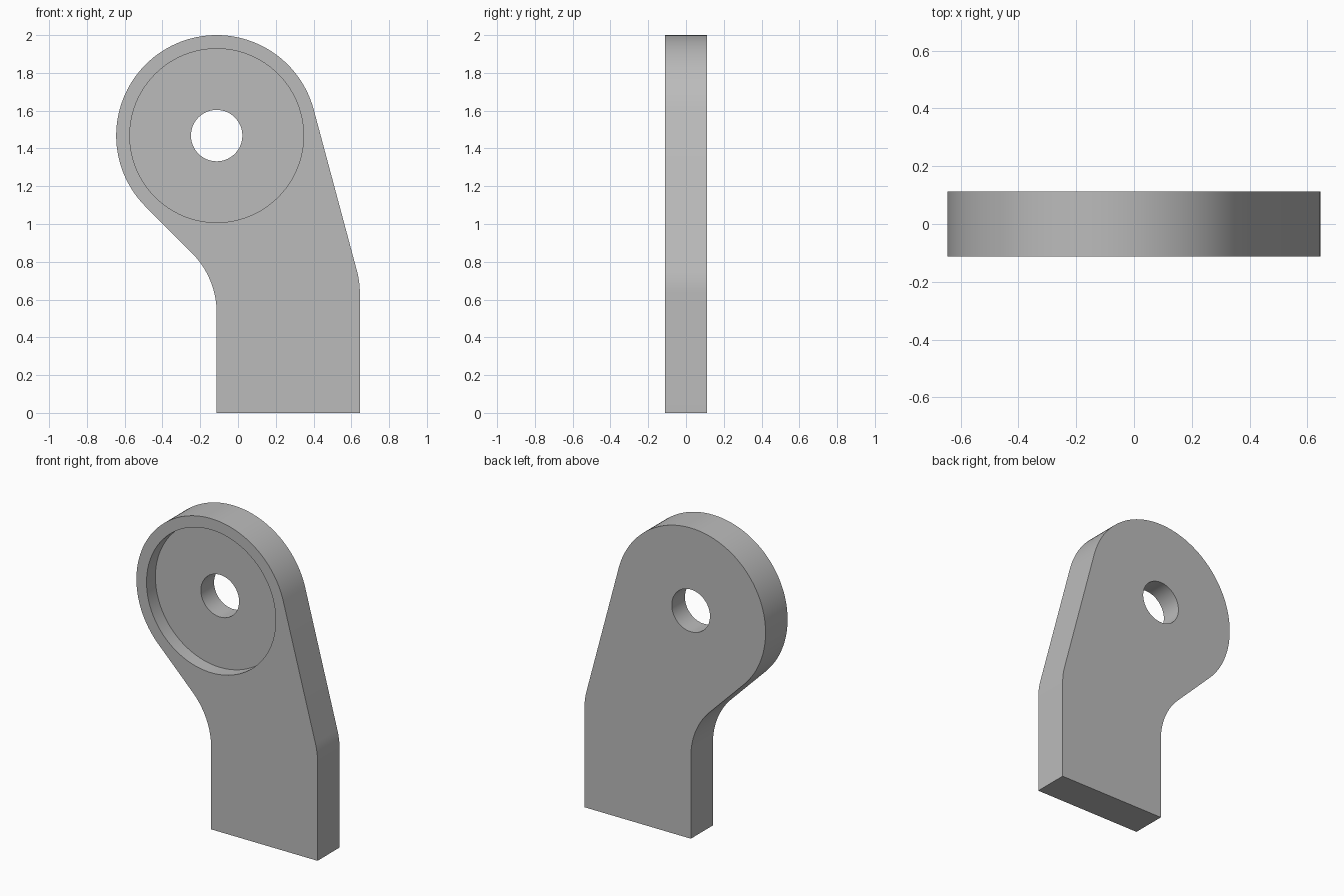
import bpy, bmesh
from math import radians, sin, cos, tan, pi

cube = bpy.data.objects.get("Cube")
if cube:
    bpy.data.objects.remove(cube, do_unlink=True)

HALF = 0.112                     # half thickness
CX, CZ, R = -0.113, 1.468, 0.532   # round head
RIGHT, FILLET = 0.645, 0.45        # outer edge and bend radius
RECESS_R, RECESS_DEPTH, HOLE_R = 0.46, 0.09, 0.136

steel = bpy.data.materials.new("plain grey")
steel.use_nodes = True
GREY = (0.5, 0.5, 0.5, 1)
steel.diffuse_color = GREY
steel.node_tree.nodes["Principled BSDF"].inputs["Base Color"].default_value = GREY


def arc(cx, cz, r, start, end, steps):
    angles = [radians(start + (end - start) * i / steps) for i in range(steps + 1)]
    return [(cx + r * cos(a), cz + r * sin(a)) for a in angles]


def prism(name, outline, y_front, y_back):
    bm = bmesh.new()
    face = bm.faces.new([bm.verts.new((x, y_front, z)) for x, z in outline])
    new = bmesh.ops.extrude_face_region(bm, geom=[face])["geom"]
    moved = [v for v in new if isinstance(v, bmesh.types.BMVert)]
    bmesh.ops.translate(bm, verts=moved, vec=(0, y_back - y_front, 0))
    bmesh.ops.recalc_face_normals(bm, faces=bm.faces)
    mesh = bpy.data.meshes.new(name)
    bm.to_mesh(mesh)
    bm.free()
    mesh.materials.append(steel)
    obj = bpy.data.objects.new(name, mesh)
    bpy.context.collection.objects.link(obj)
    return obj


def activate(obj):
    bpy.ops.object.select_all(action='DESELECT')
    obj.select_set(True)
    bpy.context.view_layer.objects.active = obj


def cut(obj, name, radius, y_front, y_back):
    cutter = prism(name, arc(CX, CZ, radius, 0, 360, 96)[:-1], y_front, y_back)
    cutter.hide_render = True
    mod = obj.modifiers.new(name, 'BOOLEAN')
    mod.operation, mod.solver, mod.object = 'DIFFERENCE', 'EXACT', cutter
    activate(obj)
    bpy.ops.object.modifier_apply(modifier=name)
    bpy.data.objects.remove(cutter, do_unlink=True)


# Outline: round head, tangent sides, filleted bends, straight foot
lean = radians(15)
bend_z = (CX * cos(lean) + CZ * sin(lean) + R - RIGHT * cos(lean)) / sin(lean)
outer_z = bend_z - FILLET * tan(lean / 2)
inner_z = CZ - R / cos(pi / 4) - FILLET * tan(pi / 8)
outline = [(CX, 0), (RIGHT, 0)]
outline += arc(RIGHT - FILLET, outer_z, FILLET, 0, 15, 6)
outline += arc(CX, CZ, R, 15, 225, 70)
outline += arc(CX - FILLET, inner_z, FILLET, 45, 0, 16)

bracket = prism("bracket_arm", outline, -HALF, HALF)

# Front recess and through hole
cut(bracket, "recess_cutter", RECESS_R, -HALF - 0.1, -HALF + RECESS_DEPTH)
cut(bracket, "hole_cutter", HOLE_R, -HALF - 0.1, HALF + 0.1)

activate(bracket)
bpy.ops.object.shade_smooth_by_angle(angle=radians(30))
